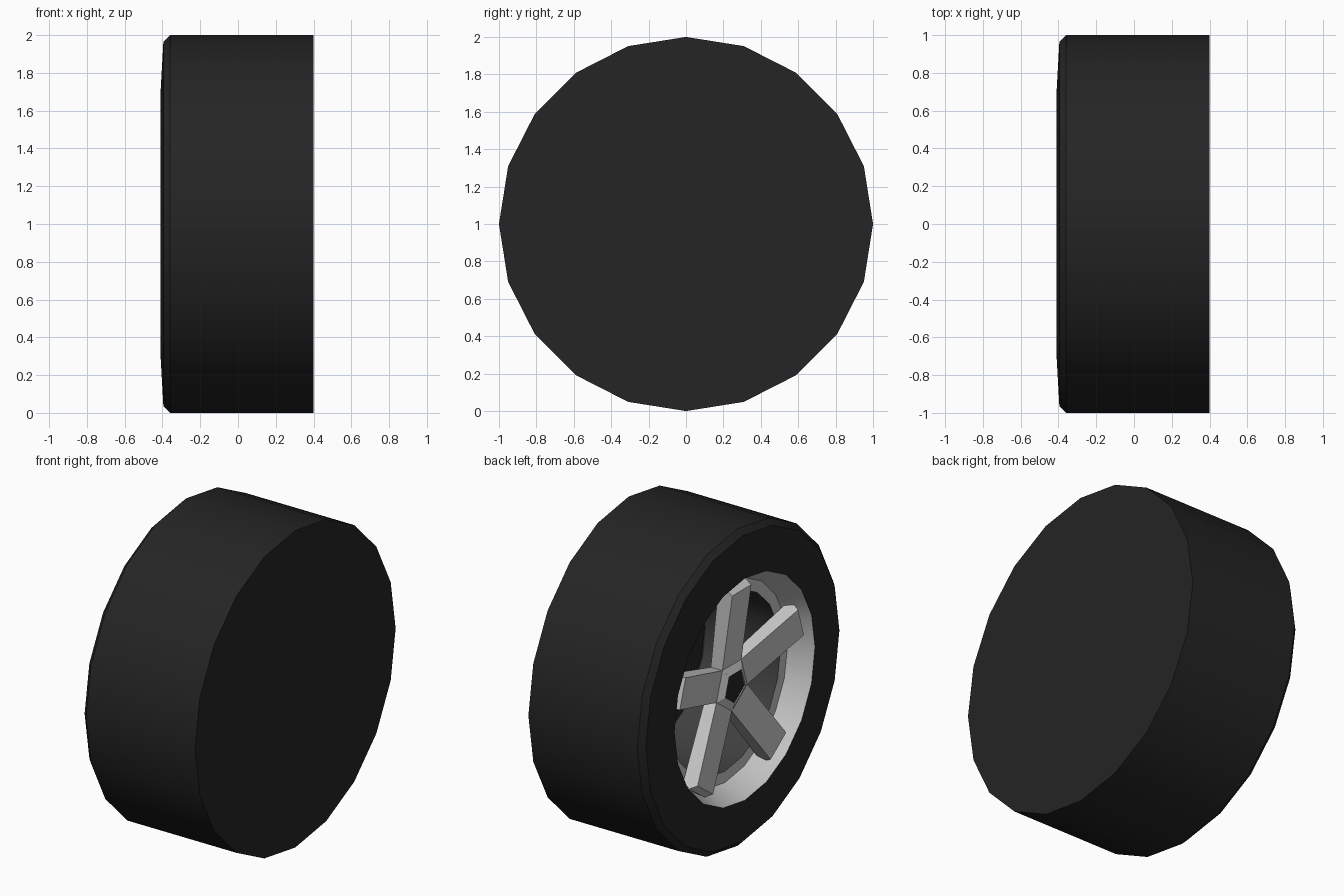
import bpy, bmesh, math

if "Cube" in bpy.data.objects:
    bpy.data.objects.remove(bpy.data.objects["Cube"])

SIDES = 20


def material(name, v):
    m = bpy.data.materials.new(name)
    m.diffuse_color = (v, v, v, 1)
    m.use_nodes = True
    m.node_tree.nodes["Principled BSDF"].inputs["Base Color"].default_value = m.diffuse_color
    return m


black = material("tyre_black", 0.018)
silver = material("rim_silver", 0.58)
dark = material("dark_grey", 0.05)


def finish(bm, name, mat, smooth):
    me = bpy.data.meshes.new(name)
    bm.to_mesh(me)
    bm.free()
    ob = bpy.data.objects.new(name, me)
    bpy.context.collection.objects.link(ob)
    me.materials.append(mat)
    if smooth:
        bpy.ops.object.select_all(action='DESELECT')
        ob.select_set(True)
        bpy.context.view_layer.objects.active = ob
        bpy.ops.object.shade_smooth_by_angle(angle=math.radians(30))
    return ob


def lathe(name, profile, mat, cap_first=False, cap_last=False, sides=SIDES, smooth=True, turn=0):
    """Revolve (x, radius) points about the wheel axle."""
    bm = bmesh.new()
    rings = []
    for x, r in profile:
        rings.append([bm.verts.new((x, r * math.sin(a), 1 + r * math.cos(a)))
                      for a in (2 * math.pi * k / sides + turn for k in range(sides))])
    for p, q in zip(rings, rings[1:]):
        for k in range(sides):
            n = (k + 1) % sides
            bm.faces.new((p[k], p[n], q[n], q[k]))
    if cap_first:
        bm.faces.new(rings[0][::-1])
    if cap_last:
        bm.faces.new(rings[-1])
    return finish(bm, name, mat, smooth)


# Tyre with closed back, tread, shoulder and sidewall
lathe("tyre", [(0.40, 1.0), (-0.36, 1.0), (-0.395, 0.965), (-0.41, 0.70)], black, cap_first=True)
# Rim barrel and its inner ledge
lathe("rim", [(-0.41, 0.70), (-0.27, 0.626), (-0.27, 0.555)], silver)
# Dark well behind the spokes, with its floor
lathe("rim_well", [(-0.27, 0.555), (0.25, 0.555)], dark)
floor = lathe("well_floor", [(0.25, 0.555), (0.26, 0.555)], black, cap_last=True)
for poly in floor.data.polygons:
    if poly.normal.x > 0:
        poly.flip()

# Five dished spokes meeting at a raised hub: radius, front x, back x, half width
stations = [(0.085, -0.345, -0.24, 0.062), (0.13, -0.32, -0.24, 0.095),
            (0.62, -0.39, -0.29, 0.095), (0.65, -0.345, -0.285, 0.095)]
for i in range(5):
    a = 2 * math.pi * i / 5
    ca, sa = math.cos(a), math.sin(a)
    bm = bmesh.new()
    rings = []
    for r, xf, xb, w in stations:
        rings.append([bm.verts.new((x, t * ca + r * sa, 1 + r * ca - t * sa))
                      for x, t in ((xf, -w), (xf, w), (xb, w), (xb, -w))])
    for p, q in zip(rings, rings[1:]):
        for k in range(4):
            n = (k + 1) % 4
            bm.faces.new((p[k], p[n], q[n], q[k]))
    bm.faces.new(rings[0])
    bm.faces.new(rings[-1])
    bmesh.ops.recalc_face_normals(bm, faces=bm.faces)
    finish(bm, f"spoke_{i + 1}", silver, False)

# Dark five-sided hub centre
lathe("hub_centre", [(-0.24, 0.105), (-0.338, 0.105)], black, cap_first=True, cap_last=True,
      sides=5, smooth=False, turn=math.pi / 5)
